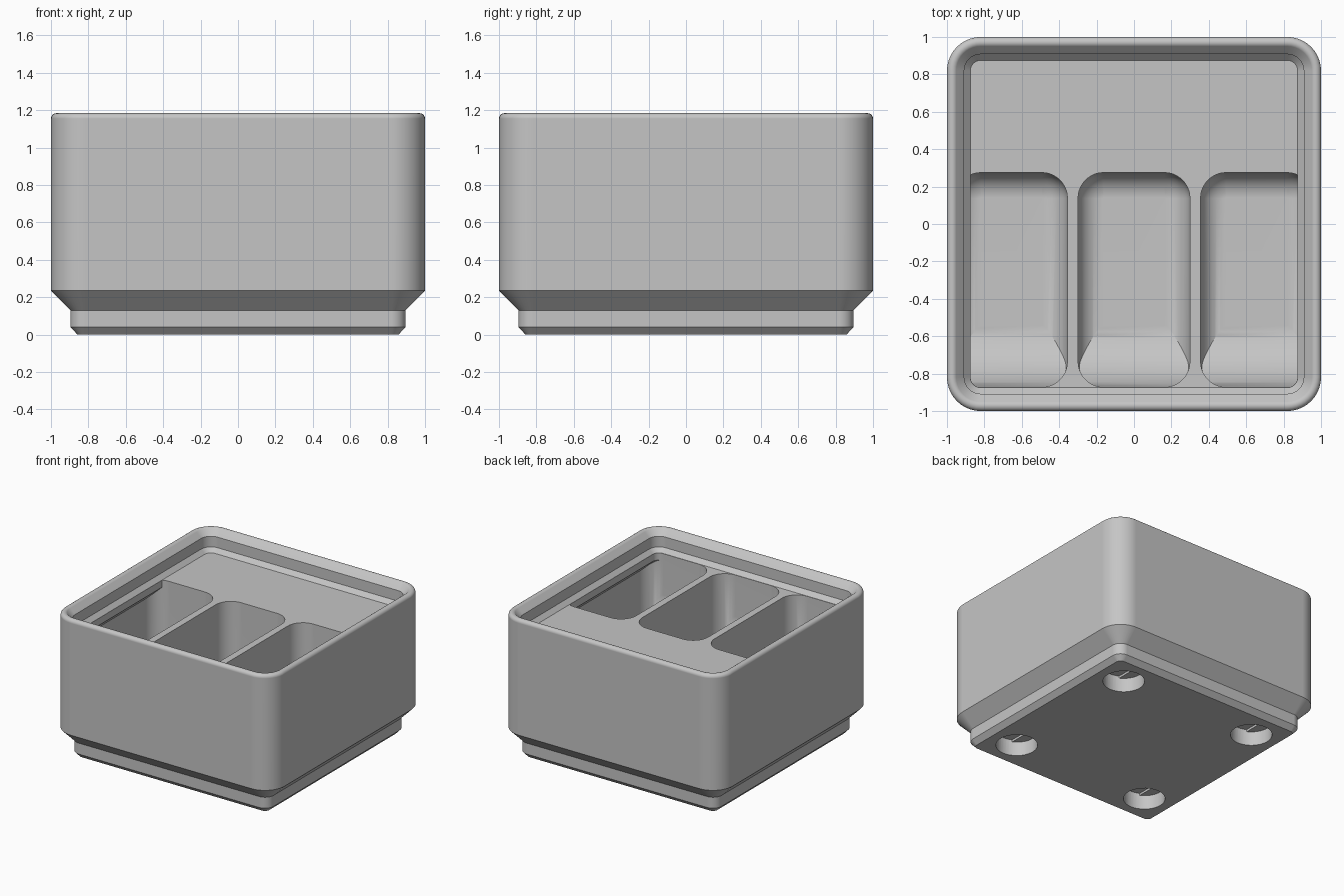
import bpy, bmesh
from math import sin, cos, pi, radians

if "Cube" in bpy.data.objects:
    bpy.data.objects.remove(bpy.data.objects["Cube"])

grey = bpy.data.materials.new("plain grey plastic")
grey.use_nodes = True
GREY = (0.56, 0.56, 0.56, 1)
grey.diffuse_color = GREY
grey.node_tree.nodes["Principled BSDF"].inputs["Base Color"].default_value = GREY


def rounded_rect(x0, x1, y0, y1, r, z, steps=10):
    """Counter-clockwise loop of points around a rounded rectangle."""
    corners = [(x1 - r, y1 - r), (x0 + r, y1 - r), (x0 + r, y0 + r), (x1 - r, y0 + r)]
    loop = []
    for quarter, (cx, cy) in enumerate(corners):
        for i in range(steps + 1):
            a = (quarter + i / steps) * pi / 2
            loop.append((cx + r * cos(a), cy + r * sin(a), z))
    return loop


def square_ring(half, z):
    """Rounded square whose corners stay concentric with the outer wall."""
    return rounded_rect(-half, half, -half, half, half - 0.819, z)


def loft(name, loops):
    """Closed solid through a list of equal-length loops."""
    bm = bmesh.new()
    rings = [[bm.verts.new(p) for p in loop] for loop in loops]
    n = len(rings[0])
    for a, b in zip(rings, rings[1:]):
        for i in range(n):
            j = (i + 1) % n
            bm.faces.new((a[i], a[j], b[j], b[i]))
    bm.faces.new(rings[0][::-1])
    bm.faces.new(rings[-1])
    bmesh.ops.recalc_face_normals(bm, faces=bm.faces)
    mesh = bpy.data.meshes.new(name)
    bm.to_mesh(mesh)
    bm.free()
    obj = bpy.data.objects.new(name, mesh)
    bpy.context.collection.objects.link(obj)
    return obj


def activate(obj):
    bpy.ops.object.select_all(action="DESELECT")
    obj.select_set(True)
    bpy.context.view_layer.objects.active = obj


def combine(obj, tool, operation):
    """Apply a boolean and discard the tool."""
    tool.hide_render = True
    mod = obj.modifiers.new("cut", "BOOLEAN")
    mod.operation, mod.object, mod.solver = operation, tool, "EXACT"
    activate(obj)
    bpy.ops.object.modifier_apply(modifier=mod.name)
    bpy.data.objects.remove(tool)


# Body: stepped foot, straight wall, rounded rim, stacking lip, inner deck
DECK = 1.012
profile = [(0.858, 0), (0.896, 0.04), (0.896, 0.13), (1, 0.235)]
profile += [(0.971 + 0.029 * cos(radians(a)), 1.155 + 0.029 * sin(radians(a)))
            for a in range(0, 136, 15)]
profile += [(0.908, 1.133), (0.908, 1.046), (0.875, DECK)]
body = loft("storage_bin", [square_ring(h, z) for h, z in profile])
body.data.materials.append(grey)

# Pockets: filleted floors, curved front scoop, undercut below the lip
FLOOR, FRONT, BACK, TOP = 0.34, -0.872, 0.275, 1.1
FILLET, SCOOP = 0.134, 0.37
for centre in (-0.655, 0, 0.655):
    x0, x1 = centre - 0.299, centre + 0.299
    loops = []
    for i in range(9):
        a = i / 8 * pi / 2
        inset = FILLET * (1 - sin(a))
        loops.append(rounded_rect(x0 + inset, x1 - inset, FRONT + inset, BACK - inset,
                                  0.137 - inset, FLOOR + FILLET * (1 - cos(a))))
    loops.append(rounded_rect(x0, x1, FRONT, BACK, 0.137, TOP))
    pocket = loft("pocket_cutter", loops)

    y, z = FRONT - 0.002, FLOOR - 0.002
    side = [(y + SCOOP * (1 - cos(a)), z + SCOOP * (1 - sin(a)))
            for a in (i / 16 * pi / 2 for i in range(17))]
    side += [(0.5, z), (0.5, 1.3), (y, 1.3)]
    scoop = loft("scoop_shape", [[(x, *p) for p in side] for x in (-1.2, 1.2)])
    combine(pocket, scoop, "INTERSECT")

    inside = [(0.954, 0.2), (0.954, 0.875), (0.874, 0.954), (0.874, 1.3)]
    interior = loft("interior_shape", [square_ring(h, z) for h, z in inside])
    combine(pocket, interior, "INTERSECT")
    combine(body, pocket, "DIFFERENCE")

# Round magnet holes in the foot, each with a shallow slot in its ceiling
for sx in (-0.627, 0.627):
    for sy in (-0.627, 0.627):
        for half_width, depth in ((1, 0.116), (0.072, 0.134)):
            circle = [(max(-half_width, min(half_width, 0.157 * cos(a))), 0.157 * sin(a))
                      for a in (i / 40 * 2 * pi for i in range(40))]
            hole = loft("hole_cutter", [[(sx + x, sy + y, z) for x, y in circle]
                                        for z in (-0.1, depth)])
            combine(body, hole, "DIFFERENCE")

# Smooth curves, crisp edges, flat walls
activate(body)
bpy.ops.object.shade_smooth_by_angle(angle=radians(30))
weighted = body.modifiers.new("flat_walls", "WEIGHTED_NORMAL")
weighted.keep_sharp = True
